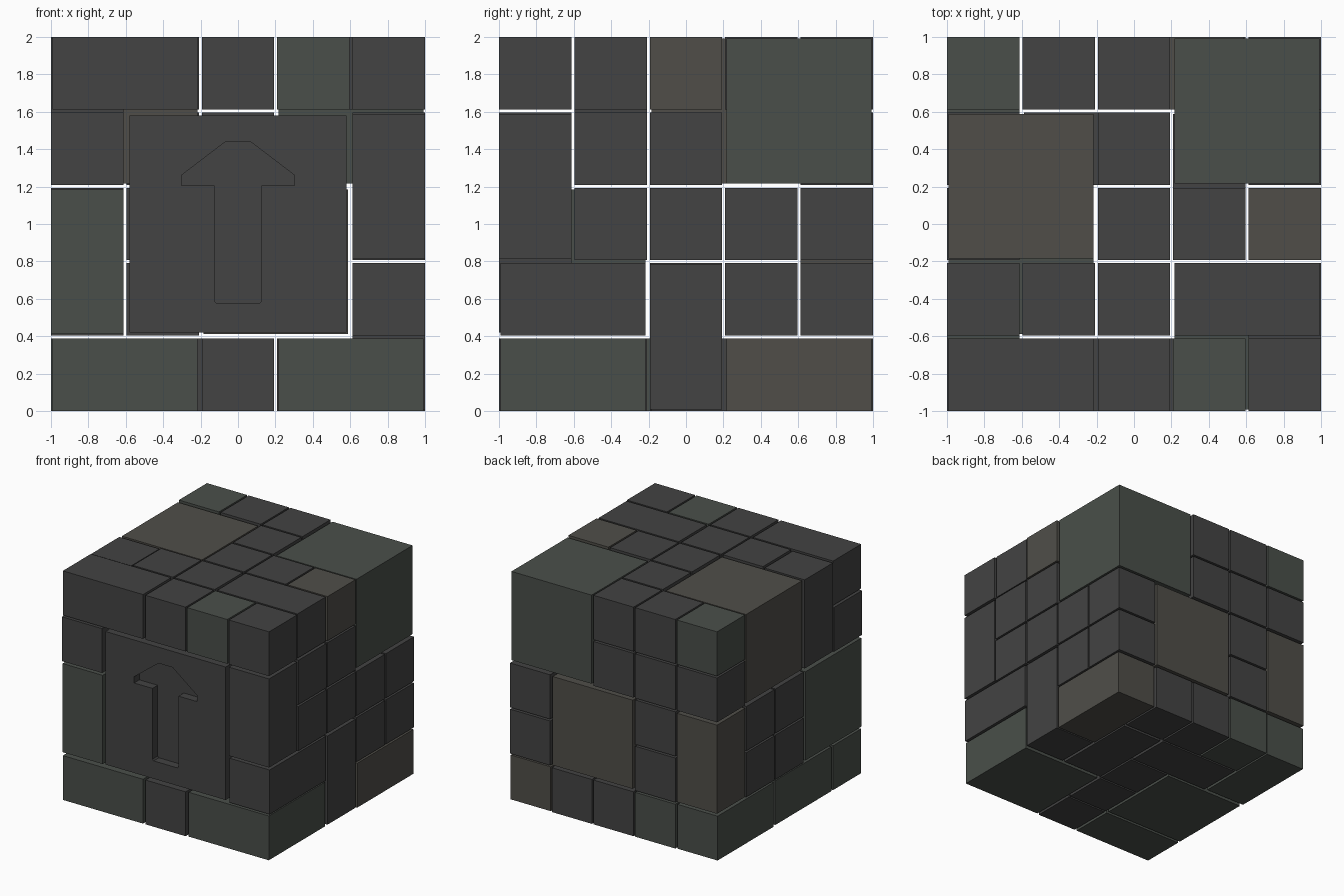
import bpy, bmesh
from mathutils import Vector

if "Cube" in bpy.data.objects:
    bpy.data.objects.remove(bpy.data.objects["Cube"])

PITCH = 2 / 4.96          # cell spacing of the 5 x 5 x 5 grid
SHRINK = 0.96             # every block is scaled about its own centre


def material(name, rgb):
    m = bpy.data.materials.new(name)
    m.diffuse_color = (*rgb, 1)
    m.use_nodes = True
    m.node_tree.nodes["Principled BSDF"].inputs["Base Color"].default_value = m.diffuse_color
    return m


MATS = {
    "dark": material("dark_stone", (0.056, 0.056, 0.056)),
    "green": material("green_stone", (0.068, 0.078, 0.068)),
    "tan": material("tan_stone", (0.080, 0.076, 0.066)),
}


def add_mesh(name, bm, mat):
    bmesh.ops.recalc_face_normals(bm, faces=bm.faces)
    me = bpy.data.meshes.new(name)
    bm.to_mesh(me)
    bm.free()
    me.materials.append(MATS[mat])
    ob = bpy.data.objects.new(name, me)
    bpy.context.collection.objects.link(ob)
    return ob


def block(cell, span=(1, 1, 1), mat="dark", name=None):
    """Block starting at grid cell (x, y, z) and covering span cells."""
    bm = bmesh.new()
    bmesh.ops.create_cube(bm, size=1)
    bmesh.ops.scale(bm, vec=Vector(span) * PITCH * SHRINK, verts=bm.verts)
    ob = add_mesh(name or mat + "_block", bm, mat)
    ob.location = [PITCH * (c + s / 2 - 2.5) for c, s in zip(cell, span)]
    ob.location.z += 1
    return ob


# Large merged blocks: start cell, span, stone
MERGED = [
    ((3, 3, 3), (2, 2, 2), "green"),
    ((0, 2, 3), (2, 2, 2), "tan"),
    ((2, 4, 1), (2, 1, 2), "tan"),
    ((0, 0, 1), (1, 2, 2), "green"),
    ((0, 4, 1), (1, 1, 2), "tan"),
    ((0, 1, 3), (1, 1, 2), "dark"),
    ((4, 0, 2), (1, 1, 2), "dark"),
    ((4, 2, 0), (1, 1, 2), "dark"),
    ((4, 0, 1), (1, 2, 1), "dark"),
    # top layer
    ((0, 0, 4), (2, 1, 1), "dark"),
    ((3, 1, 4), (2, 1, 1), "dark"),
    # bottom layer
    ((0, 0, 0), (2, 1, 1), "green"),
    ((3, 0, 0), (2, 2, 1), "green"),
    ((0, 1, 0), (2, 2, 1), "green"),
    ((0, 3, 0), (1, 2, 1), "green"),
    ((4, 3, 0), (1, 2, 1), "tan"),
    ((3, 2, 0), (1, 2, 1), "dark"),
    ((1, 3, 0), (2, 1, 1), "dark"),
]
# Coloured single blocks
SINGLES = {(3, 0, 4): "green", (0, 4, 4): "green",
           (1, 4, 0): "green", (4, 2, 4): "tan"}

used = set()


def mark(cell, span):
    for x in range(span[0]):
        for y in range(span[1]):
            for z in range(span[2]):
                used.add((cell[0] + x, cell[1] + y, cell[2] + z))


for cell, span, mat in MERGED:
    block(cell, span, mat)
    mark(cell, span)

# Front panel
panel = block((1, 0, 1), (3, 1, 3), "dark", "front_panel")
mark((1, 0, 1), (3, 1, 3))

# Remaining shell cells are single blocks
for x in range(5):
    for y in range(5):
        for z in range(5):
            c = (x, y, z)
            if c not in used and any(v in (0, 4) for v in c):
                block(c, mat=SINGLES.get(c, "dark"))

# Recessed arrow cut into the front panel
half = [(0.115, 0.575), (0.126, 0.587), (0.126, 1.205), (0.303, 1.205),
        (0.303, 1.26), (0.067, 1.44)]
outline = half + [(-x, z) for x, z in reversed(half)]
bm = bmesh.new()
face = bm.faces.new([bm.verts.new((x, -1.1, z)) for x, z in outline])
ext = bmesh.ops.extrude_face_region(bm, geom=[face])
bmesh.ops.translate(bm, vec=(0, 0.172, 0),
                    verts=[v for v in ext["geom"] if isinstance(v, bmesh.types.BMVert)])
cutter = add_mesh("arrow_cutter", bm, "dark")
cutter.hide_render = True

mod = panel.modifiers.new("arrow_recess", "BOOLEAN")
mod.operation = "DIFFERENCE"
mod.solver = "EXACT"
mod.object = cutter
bpy.context.view_layer.objects.active = panel
bpy.ops.object.modifier_apply(modifier=mod.name)
bpy.data.objects.remove(cutter)
